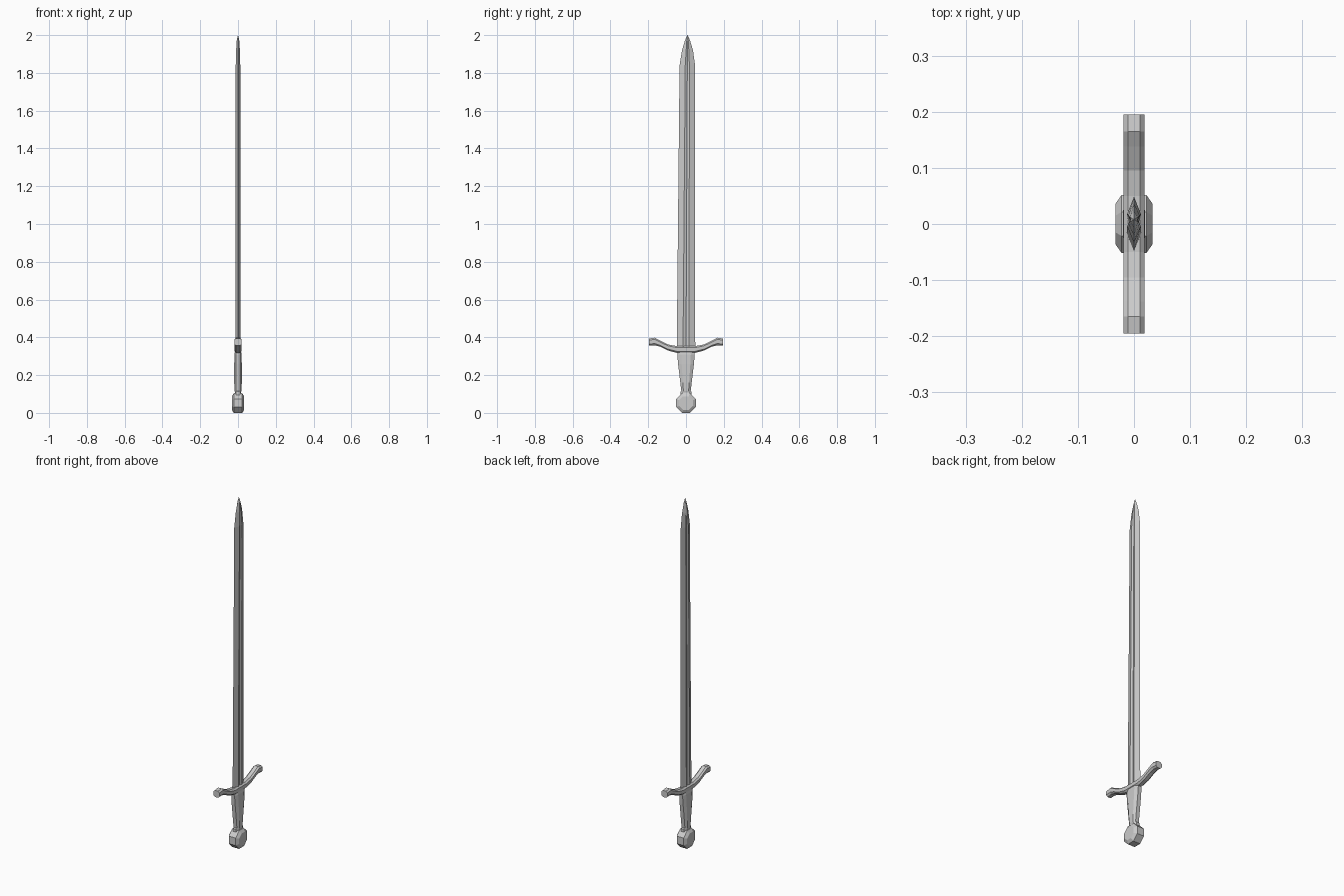
import bpy, bmesh
from math import cos, sin, pi

if "Cube" in bpy.data.objects:
    bpy.data.objects.remove(bpy.data.objects["Cube"])


def loft(name, rings, cap=True):
    """Bridge equal-sized rings of points into one closed flat-shaded mesh."""
    bm = bmesh.new()
    loops = [[bm.verts.new(p) for p in ring] for ring in rings]
    n = len(loops[0])
    for a, b in zip(loops, loops[1:]):
        for i in range(n):
            j = (i + 1) % n
            bm.faces.new((a[i], a[j], b[j], b[i]))
    bm.faces.new(loops[0][::-1])
    bm.faces.new(loops[-1])
    bmesh.ops.remove_doubles(bm, verts=bm.verts, dist=1e-5)
    bmesh.ops.recalc_face_normals(bm, faces=bm.faces)
    mesh = bpy.data.meshes.new(name)
    bm.to_mesh(mesh)
    bm.free()
    obj = bpy.data.objects.new(name, mesh)
    bpy.context.collection.objects.link(obj)
    return obj


def octagon(hx, hy, chamfer=0.45):
    """Chamfered rectangle with half sizes hx, hy."""
    cx, cy = hx * (1 - chamfer), hy * (1 - chamfer)
    return [(hx, -cy), (hx, cy), (cx, hy), (-cx, hy),
            (-hx, cy), (-hx, -cy), (-cx, -hy), (cx, -hy)]


# Blade: two edges, four ridges and a shallow central groove
def blade_ring(z, y0, half, ridge, thick, groove):
    return [(x, y0 + y, z) for x, y in (
        (0, half), (-thick, ridge), (-groove, 0), (-thick, -ridge),
        (0, -half), (thick, -ridge), (groove, 0), (thick, ridge))]


loft("blade", [
    blade_ring(0.33, 0.000, 0.049, 0.016, 0.013, 0.008),
    blade_ring(1.84, 0.007, 0.041, 0.011, 0.012, 0.007),
    blade_ring(1.92, 0.008, 0.029, 0.007, 0.010, 0.007),
    blade_ring(1.97, 0.008, 0.014, 0.004, 0.007, 0.006),
    blade_ring(2.00, 0.008, 0.001, 0.0003, 0.0005, 0.0005),
])

# Guard: upswept bar with slightly flared, drooping ends
half_guard = [(0.195, 0.375, 0.019), (0.165, 0.378, 0.020), (0.138, 0.367, 0.016),
              (0.095, 0.346, 0.016), (0.05, 0.336, 0.018)]
path = [(-y, z, h) for y, z, h in half_guard] + half_guard[::-1]
loft("guard", [[(x, y, z + dz) for x, dz in octagon(0.019, h)] for y, z, h in path])

# Grip: tapered octagonal handle with a collar at the pommel
grip = [(0.095, 0.017, 0.030), (0.112, 0.017, 0.030), (0.117, 0.019, 0.025),
        (0.16, 0.020, 0.030), (0.26, 0.020, 0.042), (0.31, 0.019, 0.046),
        (0.33, 0.015, 0.042)]
loft("grip", [[(x, y, z) for x, y in octagon(hx, hy)] for z, hx, hy in grip])

# Pommel: thick octagonal disc with chamfered faces
loft("pommel", [
    [(x, r * cos(pi / 8 + i * pi / 4), 0.052 + r * sin(pi / 8 + i * pi / 4))
     for i in range(8)]
    for x, r in ((-0.033, 0.039), (-0.022, 0.0563), (0.022, 0.0563), (0.033, 0.039))
])
